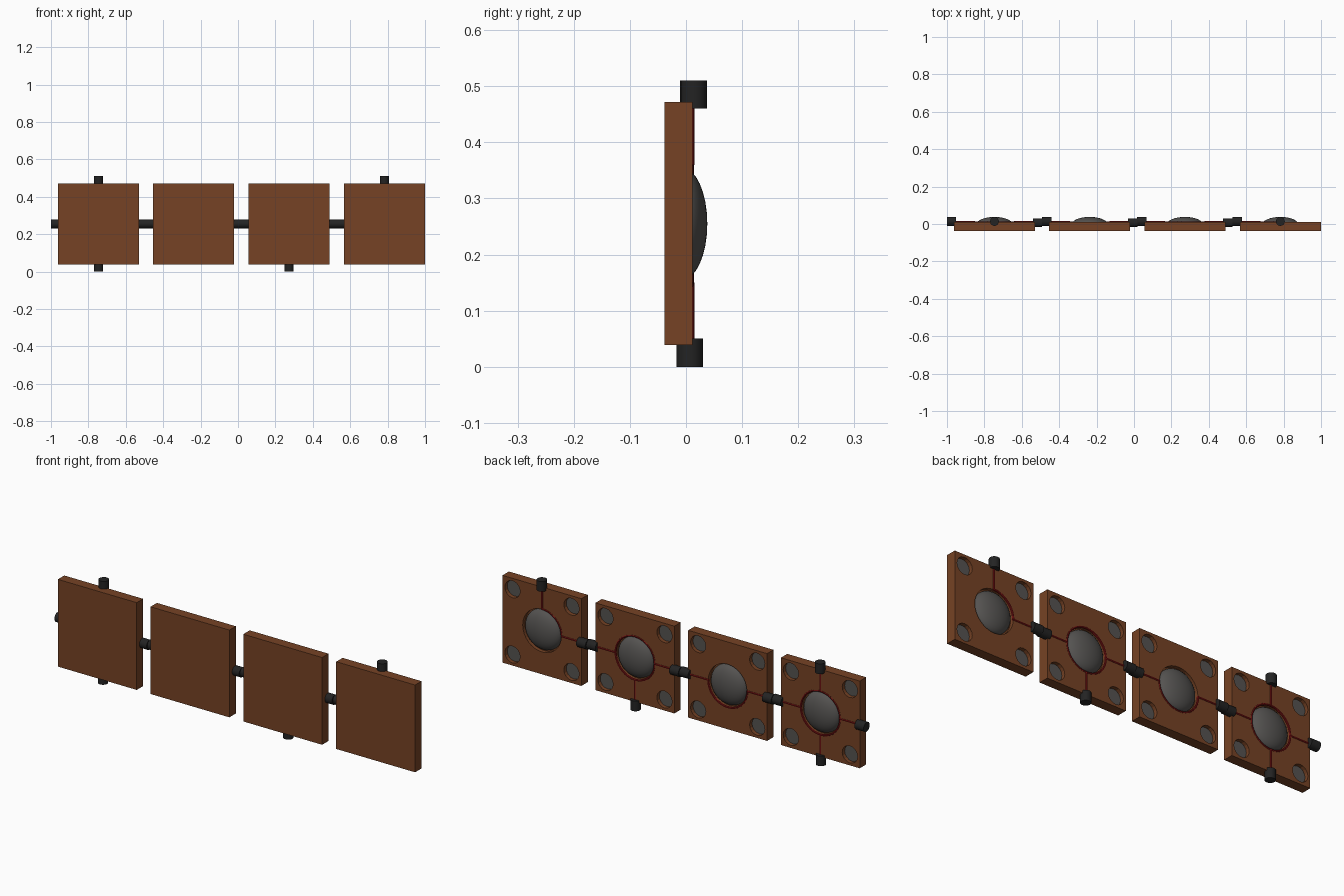
import bpy, bmesh, math
from mathutils import Matrix, Vector

if "Cube" in bpy.data.objects:
    bpy.data.objects.remove(bpy.data.objects["Cube"])

def mat(name, c):
    m = bpy.data.materials.new(name)
    m.diffuse_color = (*c, 1)
    m.use_nodes = True
    m.node_tree.nodes["Principled BSDF"].inputs["Base Color"].default_value = m.diffuse_color
    return m

BROWN = mat("brown_wood", (0.18, 0.055, 0.018))
BLACK = mat("black_plastic", (0.017, 0.017, 0.017))
GREY = mat("grey_metal", (0.09, 0.086, 0.082))
RED = mat("red_wire", (0.23, 0.008, 0.008))

CZ, BACK, SIZE, THICK = 0.255, 0.012, 0.433, 0.05
HOLE = 0.162  # corner socket offset

def finish(bm, name, material, smooth=True):
    bmesh.ops.recalc_face_normals(bm, faces=bm.faces)
    me = bpy.data.meshes.new(name)
    bm.to_mesh(me)
    bm.free()
    me.materials.append(material)
    ob = bpy.data.objects.new(name, me)
    bpy.context.collection.objects.link(ob)
    if smooth:
        bpy.ops.object.select_all(action='DESELECT')
        ob.select_set(True)
        bpy.context.view_layer.objects.active = ob
        bpy.ops.object.shade_smooth_by_angle(angle=math.radians(40))
    return ob

def add_cyl(bm, a, b, r, seg):
    a, b = Vector(a), Vector(b)
    d = b - a
    m = Matrix.Translation((a + b) / 2) @ d.to_track_quat('Z', 'Y').to_matrix().to_4x4()
    bmesh.ops.create_cone(bm, cap_ends=True, segments=seg, radius1=r, radius2=r,
                          depth=d.length, matrix=m)

corners = [(sx * HOLE, CZ + sz * HOLE) for sx in (-1, 1) for sz in (-1, 1)]

def make_tile(cx, n):
    # square plate with a dome seat and four corner sockets cut in the back
    bm = bmesh.new()
    bmesh.ops.create_cube(bm, size=1, matrix=Matrix.Translation((cx, BACK - THICK / 2, CZ))
                          @ Matrix.Diagonal((SIZE, THICK, SIZE, 1)))
    tile = finish(bm, f"tile_{n}", BROWN, False)
    bm = bmesh.new()
    add_cyl(bm, (cx, BACK - 0.018, CZ), (cx, BACK + 0.05, CZ), 0.106, 32)
    for x, z in corners:
        add_cyl(bm, (cx + x, BACK - 0.024, z), (cx + x, BACK + 0.05, z), 0.042, 16)
    cutter = finish(bm, "cutter", BROWN, False)
    cutter.hide_render = True
    mod = tile.modifiers.new("sockets", 'BOOLEAN')
    mod.operation, mod.object, mod.solver = 'DIFFERENCE', cutter, 'EXACT'
    bpy.context.view_layer.objects.active = tile
    bpy.ops.object.modifier_apply(modifier=mod.name)
    bpy.data.objects.remove(cutter)

    # grey discs in the corner sockets
    bm = bmesh.new()
    for x, z in corners:
        add_cyl(bm, (cx + x, BACK - 0.03, z), (cx + x, BACK - 0.018, z), 0.041, 16)
    finish(bm, f"socket_magnets_{n}", GREY)

    # shallow dome
    bm = bmesh.new()
    bmesh.ops.create_uvsphere(bm, u_segments=32, v_segments=16, radius=1,
                              matrix=Matrix.Translation((cx, -0.007, CZ))
                              @ Matrix.Diagonal((0.1, 0.045, 0.1, 1))
                              @ Matrix.Rotation(math.pi / 2, 4, 'X'))
    bmesh.ops.delete(bm, geom=[v for v in bm.verts if v.co.y < -0.0075], context='VERTS')
    dome = finish(bm, f"dome_{n}", GREY)
    if sum(p.normal.y for p in dome.data.polygons) < 0:
        dome.data.flip_normals()

DIRS = {'L': (-1, 0), 'R': (1, 0), 'T': (0, 1), 'B': (0, -1)}

def make_wiring(cx, n, sides, a0, a1):
    wires = bmesh.new()
    for s in sides:
        dx, dz = DIRS[s]
        # black plug on the tile edge
        y = 0.0135 if s in 'LT' else 0.0065
        bm = bmesh.new()
        add_cyl(bm, (cx + dx * 0.205, y, CZ + dz * 0.205),
                (cx + dx * 0.255, y, CZ + dz * 0.255), 0.0238, 16)
        finish(bm, f"plug_{n}_{s}", BLACK)
        add_cyl(wires, (cx + dx * 0.105, 0.0095, CZ + dz * 0.105),
                (cx + dx * 0.21, 0.0095, CZ + dz * 0.21), 0.0055, 8)
    # wire bent around the dome
    steps = max(8, round((a1 - a0) / 10))
    pts = [(cx + 0.108 * math.cos(math.radians(a0 + (a1 - a0) * i / steps)), 0.0095,
            CZ + 0.108 * math.sin(math.radians(a0 + (a1 - a0) * i / steps)))
           for i in range(steps + 1)]
    for p, q in zip(pts, pts[1:]):
        add_cyl(wires, p, q, 0.005, 8)
    finish(wires, f"wires_{n}", RED)

layout = [(-0.746, "LRTB", 0, 360), (-0.237, "LR", 180, 360),
          (0.272, "LRB", 0, 360), (0.7825, "LT", 90, 180)]
for i, (cx, sides, a0, a1) in enumerate(layout, 1):
    make_tile(cx, i)
    make_wiring(cx, i, sides, a0, a1)
